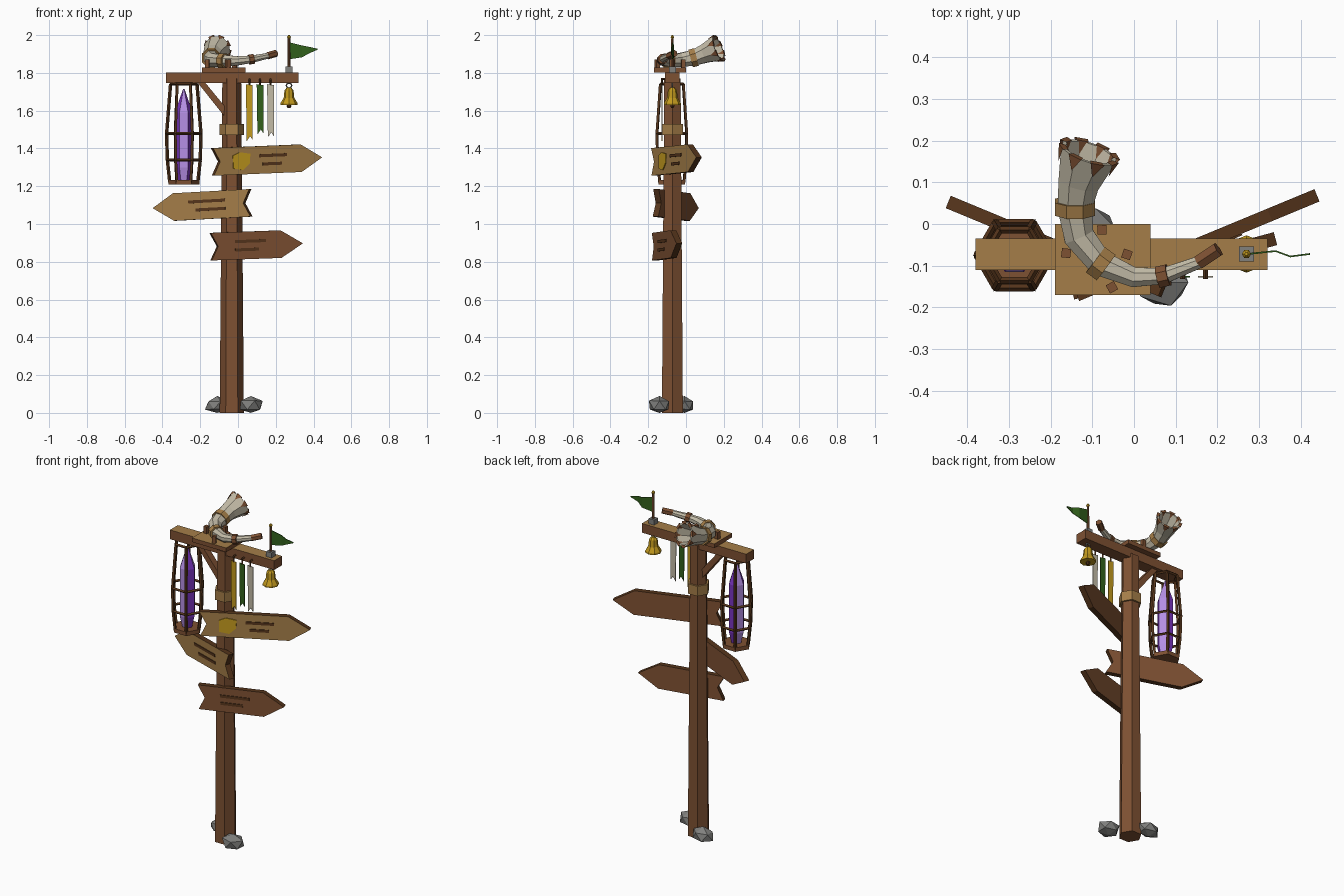
import bpy, bmesh, math, random
from math import sin, cos, pi, radians
from mathutils import Vector, Matrix

if "Cube" in bpy.data.objects:
    bpy.data.objects.remove(bpy.data.objects["Cube"])
random.seed(4)


def material(name, r, g, b):
    m = bpy.data.materials.new(name)
    m.use_nodes = True
    col = [c ** 2.2 for c in (r, g, b)] + [1]
    m.diffuse_color = col
    m.node_tree.nodes["Principled BSDF"].inputs["Base Color"].default_value = col
    return m


BROWN = material("brown wood", .49, .32, .21)
DARK = material("dark wood", .34, .22, .13)
TAN = material("tan wood", .64, .49, .29)
BONE = material("bone", .76, .73, .65)
STONE = material("grey stone", .5, .5, .49)
GOLD = material("gold", .76, .6, .14)
GREEN = material("green cloth", .21, .38, .13)
LILAC = material("lilac crystal", .71, .56, .9)
PURPLE = material("purple crystal", .48, .22, .76)


def make(name, bm, mats, rule=None, matrix=None):
    """Turn a bmesh into a named object; rule picks a material per face."""
    bmesh.ops.recalc_face_normals(bm, faces=bm.faces)
    bm.normal_update()
    if rule:
        for f in bm.faces:
            f.material_index = rule(f)
    if matrix:
        bm.transform(matrix)
    me = bpy.data.meshes.new(name)
    bm.to_mesh(me)
    bm.free()
    for m in mats:
        me.materials.append(m)
    ob = bpy.data.objects.new(name, me)
    bpy.context.collection.objects.link(ob)
    return ob


def box(name, lo, hi, mats, rule=None, matrix=None):
    bm = bmesh.new()
    bmesh.ops.create_cube(bm, size=1)
    lo, hi = Vector(lo), Vector(hi)
    for v in bm.verts:
        v.co = Vector([(a + b) / 2 + c * (b - a) for a, b, c in zip(lo, hi, v.co)])
    return make(name, bm, mats, rule, matrix)


def bridge(bm, rings, cap=True):
    """Skin a list of vertex rings."""
    n = len(rings[0])
    for a, b in zip(rings, rings[1:]):
        for i in range(n):
            bm.faces.new((a[i], a[(i + 1) % n], b[(i + 1) % n], b[i]))
    if cap:
        bm.faces.new(rings[0])
        bm.faces.new(rings[-1])


def lathe(name, profile, centre, mats, sides=6, turn=0, rule=None):
    bm = bmesh.new()
    rings = [[bm.verts.new((centre[0] + r * cos(turn + 2 * pi * i / sides),
                            centre[1] + r * sin(turn + 2 * pi * i / sides), z))
              for i in range(sides)] for r, z in profile]
    bridge(bm, rings)
    return make(name, bm, mats, rule)


def rod(bm, a, b, r, sides=4):
    a, b = Vector(a), Vector(b)
    d = b - a
    m = Matrix.Translation((a + b) / 2) @ d.to_track_quat('Z', 'Y').to_matrix().to_4x4()
    bmesh.ops.create_cone(bm, cap_ends=True, segments=sides, radius1=r, radius2=r,
                          depth=d.length, matrix=m)


def slab(name, outline, y0, y1, mats, rule=None, matrix=None):
    """Extrude an x-z outline along y."""
    bm = bmesh.new()
    bridge(bm, [[bm.verts.new((x, y, z)) for x, z in outline] for y in (y0, y1)])
    return make(name, bm, mats, rule, matrix)


def top_light(f):
    return 1 if f.normal.z > .7 else 0


# Post, collar, beam and brace
PX, PY = -.033, -.072
lathe("post", [(.064, 0), (.05, 1.77)], (PX, PY), [BROWN])
lathe("post_collar", [(.064, 1.47), (.064, 1.53)], (PX, PY), [TAN])
box("cross_beam", (-.38, -.11, 1.747), (.32, -.035, 1.803), [BROWN, TAN], top_light)
box("platform", (-.19, -.17, 1.803), (.04, 0, 1.828), [BROWN, TAN], top_light)
slab("brace", [(-.215, 1.75), (-.175, 1.75), (-.06, 1.61), (-.06, 1.555)],
     PY - .02, PY + .02, [BROWN])
for x, y in ((-.163, -.07), (-.077, -.014), (-.017, -.073), (-.053, -.152)):
    box("horn_peg", (-.011, -.011, 1.82), (.011, .011, 1.87), [BROWN],
        matrix=Matrix.Translation((x, y, 0)) @ Matrix.Rotation(x * 20, 4, 'Z'))


# Direction signs: tan or brown face, dark edges, brown back
def sign(name, tail, length, s, angle, tilt, face, grooves):
    m = (Matrix.Translation(tail) @ Matrix.Rotation(radians(angle), 4, 'Z')
         @ Matrix.Rotation(radians(-tilt), 4, 'Y'))
    h, sh = .073, length - .12
    shape = [(0, h), (sh, h), (length, 0), (sh, -h), (0, -h), (.038, 0)]
    slab(name, [(s * u, z) for u, z in shape], -.016, .016, [BROWN, DARK, face],
         lambda f: 2 if f.normal.y < -.9 else 0 if f.normal.y > .9 else 1, m)
    for u0, u1, z in grooves:
        a, b = sorted((s * u0, s * u1))
        box(name + "_groove", (a, -.02, z - .008), (b, -.014, z + .008), [DARK], matrix=m)
    return m


m1 = sign("upper_sign", (-.135, -.169, 1.329), .622, 1, 22.5, 2.2, TAN,
          [(.26, .42, .022), (.28, .39, -.022)])
sign("middle_sign", (.068, -.16, 1.112), .557, -1, -22.5, 2.9, TAN,
     [(.14, .35, .022), (.14, .31, -.022)])
sign("lower_sign", (-.145, -.165, .88), .502, 1, 15, 2, BROWN,
     [(.13, .3, .022), (.13, .26, -.022)])
slab("leaf_emblem", [(.11, .028), (.15, .045), (.21, .035), (.205, -.015),
                     (.165, -.05), (.11, -.04)], -.021, -.014, [GOLD], matrix=m1)

# Lantern cage
CX, CY = -.287, -.075


def cage_point(i, r, z):
    return (CX + r * cos(i * pi / 3), CY + r * sin(i * pi / 3), z)


levels = [(.07, 1.74), (.091, 1.478), (.087, 1.338), (.074, 1.22)]
bm = bmesh.new()
for i in range(6):
    for (ra, za), (rb, zb) in zip(levels, levels[1:]):
        rod(bm, cage_point(i, ra, za), cage_point(i, rb, zb), .009)
    for r, z in levels[:3]:
        rod(bm, cage_point(i, r, z), cage_point(i + 1, r, z), .008)
make("lantern_cage", bm, [DARK])
lathe("lantern_base", [(.082, 1.208), (.082, 1.232)], (CX, CY), [BROWN])


def facet(f):
    a = math.atan2(f.normal.y, f.normal.x)
    return 1 if abs(f.normal.z) < .3 and sin(3 * a) > .5 else 0


lathe("crystal", [(.03, 1.23), (.046, 1.3), (.046, 1.59), (.004, 1.715)], (CX, CY),
      [PURPLE, LILAC], rule=facet)

# Horn swept along a curved path: x, y, z, radius
path = [(.2, -.062, 1.903, .014), (.155, -.092, 1.89, .016), (.07, -.125, 1.872, .021),
        (0, -.128, 1.864, .026), (-.08, -.095, 1.864, .034), (-.132, -.03, 1.868, .04),
        (-.142, .04, 1.88, .045), (-.132, .1, 1.902, .053), (-.108, .172, 1.93, .073)]
pts = [Vector(p[:3]) for p in path]


def frame(i):
    d = (pts[min(i + 1, len(pts) - 1)] - pts[max(i - 1, 0)]).normalized()
    side = d.cross(Vector((0, 0, 1))).normalized()
    return d, side, side.cross(d)


def horn_ring(bm, i, r, shift=0.0):
    d, side, up = frame(i)
    return [bm.verts.new(pts[i] + d * shift + (side * cos(a) + up * sin(a)) * r)
            for a in [2 * pi * (k + .5) / 8 for k in range(8)]]


bm = bmesh.new()
last = len(path) - 1
rings = [horn_ring(bm, i, p[3]) for i, p in enumerate(path)]
rings += [horn_ring(bm, last, .062), horn_ring(bm, last - 1, .042)]
bridge(bm, rings)
make("horn", bm, [BONE])
for i, w, mat in ((2, .013, BROWN), (4, .016, TAN), (6, .016, TAN)):
    bm = bmesh.new()
    r = path[i][3] + .007
    bridge(bm, [horn_ring(bm, i, r, -w), horn_ring(bm, i, r, w)])
    make("horn_band", bm, [mat])
bm = bmesh.new()
rod(bm, pts[0] + (pts[0] - pts[1]) * .05, pts[1], .019, 6)
make("horn_mouthpiece", bm, [BROWN])

# Pointed trim around the horn mouth, outside and inside
d, side, up = frame(last)
bm = bmesh.new()
for k in range(8):
    def rim(a, r, shift):
        a = 2 * pi * (a + .5) / 8
        return bm.verts.new(pts[last] + d * shift + (side * cos(a) + up * sin(a)) * r)
    for r, tip in ((.077, .068), (.06, .054)):
        bm.faces.new((rim(k - .3, r, .003), rim(k + .3, r, .003), rim(k, tip, -.035)))
    bm.faces.new((rim(k - .3, .077, .003), rim(k + .3, .077, .003),
                  rim(k + .3, .06, .003), rim(k - .3, .06, .003)))
make("horn_trim", bm, [BROWN])

# Flag on its pole
FX = .27
box("flag_base", (FX - .018, PY - .018, 1.8), (FX + .018, PY + .018, 1.834), [STONE])
lathe("flag_pole", [(.008, 1.83), (.007, 1.985)], (FX, PY), [BROWN])
lathe("flag_finial", [(.006, 1.98), (.011, 1.99), (.004, 2.0)], (FX, PY), [GOLD])
bm = bmesh.new()
flag = [(.272, 0, 1.962, 1.872), (.34, .007, 1.945, 1.883), (.375, -.006, 1.938, 1.903),
        (.422, 0, 1.928, 1.923)]
cols = [[bm.verts.new((x, PY + y + t, z)) for z, t in ((a, -.002), (b, -.002), (b, .002), (a, .002))]
        for x, y, a, b in flag]
bridge(bm, cols)
make("flag", bm, [GREEN])

# Hanging bell
lathe("bell", [(.012, 1.722), (.024, 1.708), (.028, 1.668), (.045, 1.64), (.045, 1.63)],
      (FX, PY), [GOLD], 8)
lathe("bell_clapper", [(.008, 1.64), (.013, 1.625), (.007, 1.613)], (FX, PY), [DARK])
bpy.ops.mesh.primitive_torus_add(major_segments=8, minor_segments=4, major_radius=.014,
                                 minor_radius=.004, location=(FX, PY, 1.733),
                                 rotation=(pi / 2, 0, 0))
ring = bpy.context.object
ring.name = "bell_ring"
ring.data.materials.append(STONE)

# Cloth streamers with notched ends
for x, z, mat in ((.06, 1.435, GOLD), (.117, 1.47, GREEN), (.172, 1.455, BONE)):
    bm = bmesh.new()
    rod(bm, (x, -.105, 1.768), (x, -.132, 1.768), .006)
    rod(bm, (x, -.127, 1.77), (x, -.127, 1.735), .005)
    make("streamer_hook", bm, [DARK])
    w = .018
    slab("streamer", [(x - w, 1.74), (x + w, 1.735), (x + w, z + .01), (x + .004, z + .03),
                      (x - w + .004, z + .004)], -.129, -.125, [mat])

# Rocks at the foot
for c, size in (((.068, -.14), (.07, .062, .052)), ((-.11, -.008), (.068, .052, .047))):
    bm = bmesh.new()
    bmesh.ops.create_icosphere(bm, subdivisions=1, radius=1)
    for v in bm.verts:
        k = random.uniform(.9, 1.08)
        v.co = Vector((c[0] + v.co.x * size[0] * k, c[1] + v.co.y * size[1] * k,
                       max(0, .04 + v.co.z * size[2] * k)))
    make("rock", bm, [STONE])
